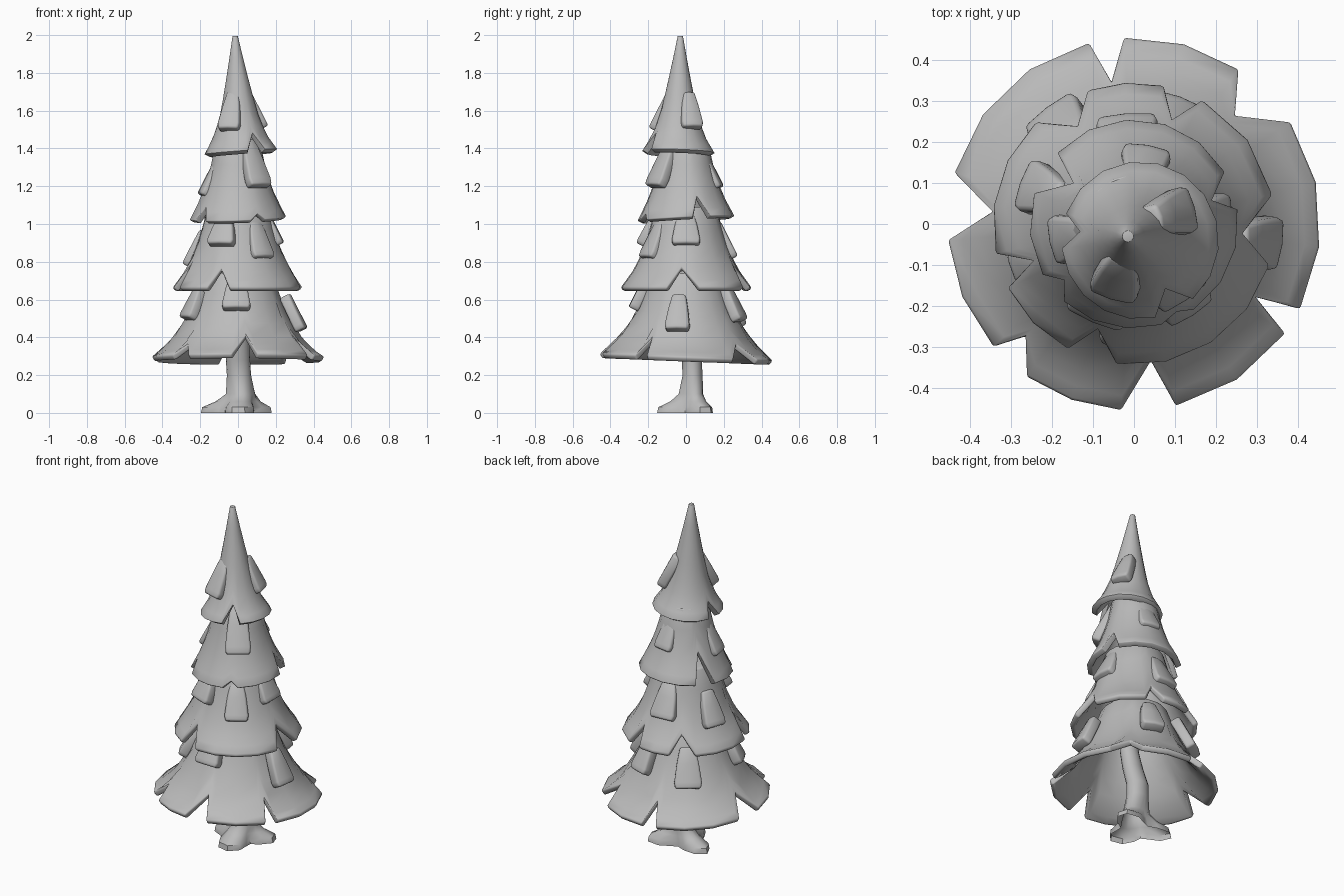
import bpy, bmesh
from math import cos, sin, radians, ceil
from mathutils import Vector

cube = bpy.data.objects.get("Cube")
if cube:
    bpy.data.objects.remove(cube)

grey = bpy.data.materials.new("plain_grey")
grey.use_nodes = True
grey.diffuse_color = (0.5, 0.5, 0.5, 1)
grey.node_tree.nodes["Principled BSDF"].inputs["Base Color"].default_value = (0.5, 0.5, 0.5, 1)


def finish(name, bm, thickness=0, bevel=0):
    """Turn a bmesh into a finished, smooth-shaded object."""
    bmesh.ops.recalc_face_normals(bm, faces=bm.faces)
    mesh = bpy.data.meshes.new(name)
    bm.to_mesh(mesh)
    bm.free()
    mesh.materials.append(grey)
    obj = bpy.data.objects.new(name, mesh)
    bpy.context.collection.objects.link(obj)
    if thickness:
        mod = obj.modifiers.new("thickness", 'SOLIDIFY')
        mod.thickness, mod.offset = thickness, -1
    if bevel:
        mod = obj.modifiers.new("soft_edges", 'BEVEL')
        mod.width, mod.segments = bevel, 2
        mod.limit_method, mod.angle_limit = 'ANGLE', radians(50)
    bpy.ops.object.select_all(action='DESELECT')
    obj.select_set(True)
    bpy.context.view_layer.objects.active = obj
    for mod in list(obj.modifiers):
        bpy.ops.object.modifier_apply(modifier=mod.name)
    bpy.ops.object.shade_smooth_by_angle(angle=radians(48))


def loft(bm, rings):
    """Bridge equal-length closed rings of points with quads."""
    rows = [[bm.verts.new(p) for p in ring] for ring in rings]
    n = len(rows[0])
    for a, b in zip(rows, rows[1:]):
        for i in range(n):
            j = (i + 1) % n
            bm.faces.new((a[i], a[j], b[j], b[i]))
    return rows


def height_at(profile, r):
    """Height of a skirt surface at radius r (profile runs outwards in)."""
    for (r0, z0), (r1, z1) in zip(profile, profile[1:]):
        if r >= r1:
            return z0 + (z1 - z0) * (r0 - r) / (r0 - r1)
    return profile[-1][1]


def skirt(name, profile, notches, centre=(0, 0), tip=(0, 0), tilt=(0, 0)):
    """Branch skirt; notches are (angle, inner radius, edge before, edge after)."""
    rim_r, rim_z = profile[0]
    top_r, top_z = profile[-1]
    columns = []
    for i, (mid, r, lo, hi) in enumerate(notches):
        columns.append((mid, r))
        end = notches[(i + 1) % len(notches)][2]
        if end < hi:
            end += 360
        steps = max(2, round((end - hi) / 21))
        columns += [(hi + (end - hi) * k / steps, rim_r) for k in range(steps + 1)]
    levels = len(profile) + 2
    rings = []
    for k in range(levels + 1):
        ring = []
        for angle, r_out in columns:
            r = r_out + (top_r - r_out) * k / levels
            z = height_at(profile, r)
            f = (z - rim_z) / (top_z - rim_z)
            a = radians(angle)
            x = r * cos(a) + centre[0] + (tip[0] - centre[0]) * f
            y = r * sin(a) + centre[1] + (tip[1] - centre[1]) * f
            ring.append((x, y, z + (tilt[0] * x + tilt[1] * y) * (1 - f)))
        rings.append(ring)
    bm = bmesh.new()
    rows = loft(bm, rings)
    bm.faces.new(rows[-1])
    finish(name, bm, 0.033, 0.011)


# Four overlapping skirts of branches
skirt("bottom_skirt", [(.46, .295), (.4, .335), (.34, .4), (.25, .55), (.18, .74)],
      [(-134, .385, -139, -125), (-83, .34, -94, -77), (-31, .35, -36, -27),
       (47, .365, 33, 56), (99, .355, 93, 104), (175, .35, 164, 185)], tilt=(0, -.04))
skirt("lower_skirt", [(.35, .66), (.27, .77), (.21, .91), (.16, 1.09)],
      [(-109, .275, -118, -97), (-5, .27, -17, 12), (70, .275, 61, 78),
       (120, .28, 109, 134), (200, .265, 192, 207)])
skirt("upper_skirt", [(.257, 1.03), (.2, 1.14), (.15, 1.28), (.12, 1.43)],
      [(-141, .22, -151, -132), (-64, .24, -75, -55), (17, .2, 8, 30),
       (146, .18, 137, 163)], tilt=(.03, .05))
skirt("top_skirt", [(.193, 1.38), (.14, 1.465), (.1, 1.58), (.073, 1.7),
                    (.04, 1.86), (.014, 1.995)],
      [(-61, .137, -79, -48), (172, .145, 160, 186)],
      centre=(.015, -.04), tip=(-.015, -.03), tilt=(.07, -.03))


def tuft(name, angle, r, z, length, width, lean=.5):
    """Tapered slab whose lower end stands off the skirt."""
    a = radians(angle)
    out = Vector((cos(a), sin(a), 0))
    side = Vector((-sin(a), cos(a), 0))
    low = out * r + Vector((0, 0, z))
    high = out * (r - lean * length) + Vector((0, 0, z + length))
    normal = (high - low).cross(side).normalized()
    if normal.dot(out) < 0:
        normal.negate()
    rings = []
    for t, scale in ((0, .92), (.15, 1), (.6, .8), (1, .55)):
        p = low.lerp(high, t)
        s = side * width * scale / 2
        depth = normal * .055
        bulge = normal * .006
        rings.append([p - s, p + bulge, p + s, p + s - depth, p - s - depth])
    bm = bmesh.new()
    rows = loft(bm, rings)
    bm.faces.new(rows[0])
    bm.faces.new(rows[-1])
    finish(name, bm, 0, .011)


# Loose tufts: angle, radius and height of the lower end, length, width
TUFTS = {
    "top": [(-107, .192, 1.51, .19, .12), (15, .153, 1.52, .18, .115)],
    "upper": [(-55, .225, 1.21, .24, .14), (80, .195, 1.2, .18, .12),
              (192, .21, 1.16, .18, .12)],
    "lower": [(-113, .26, .9, .14, .15), (-57, .265, .83, .19, .13),
              (0, .24, .9, .16, .15), (94, .27, .83, .18, .15),
              (160, .295, .79, .18, .13)],
    "bottom": [(-92, .3, .56, .16, .15), (-8, .365, .45, .18, .13),
               (70, .33, .5, .18, .13), (127, .355, .47, .2, .15),
               (205, .32, .51, .15, .13)],
}
for tier, rows in TUFTS.items():
    for i, row in enumerate(rows):
        tuft(f"{tier}_tuft_{i + 1}", *row)

# Crooked trunk spreading into three roots, open underneath
SIDES = 18
trunk = bmesh.new()
rings = []
for z, r, flare, cx, cy in ((0, .15, .4, 0, .02), (.03, .145, .4, 0, .02),
                            (.06, .105, .26, .005, .025), (.1, .077, .08, .015, .03),
                            (.2, .064, 0, .005, .035), (.28, .064, 0, 0, .03),
                            (.4, .06, 0, 0, -.01), (.5, .055, 0, .015, -.02),
                            (.75, .05, 0, 0, 0)):
    ring = []
    for i in range(SIDES):
        a = radians(360 * i / SIDES)
        q = r * (1 + flare * cos(3 * (a - radians(36))))
        ring.append((cx + q * cos(a), cy + q * .84 * sin(a), z))
    rings.append(ring)
trunk.faces.new(loft(trunk, rings)[-1])
finish("trunk", trunk)
